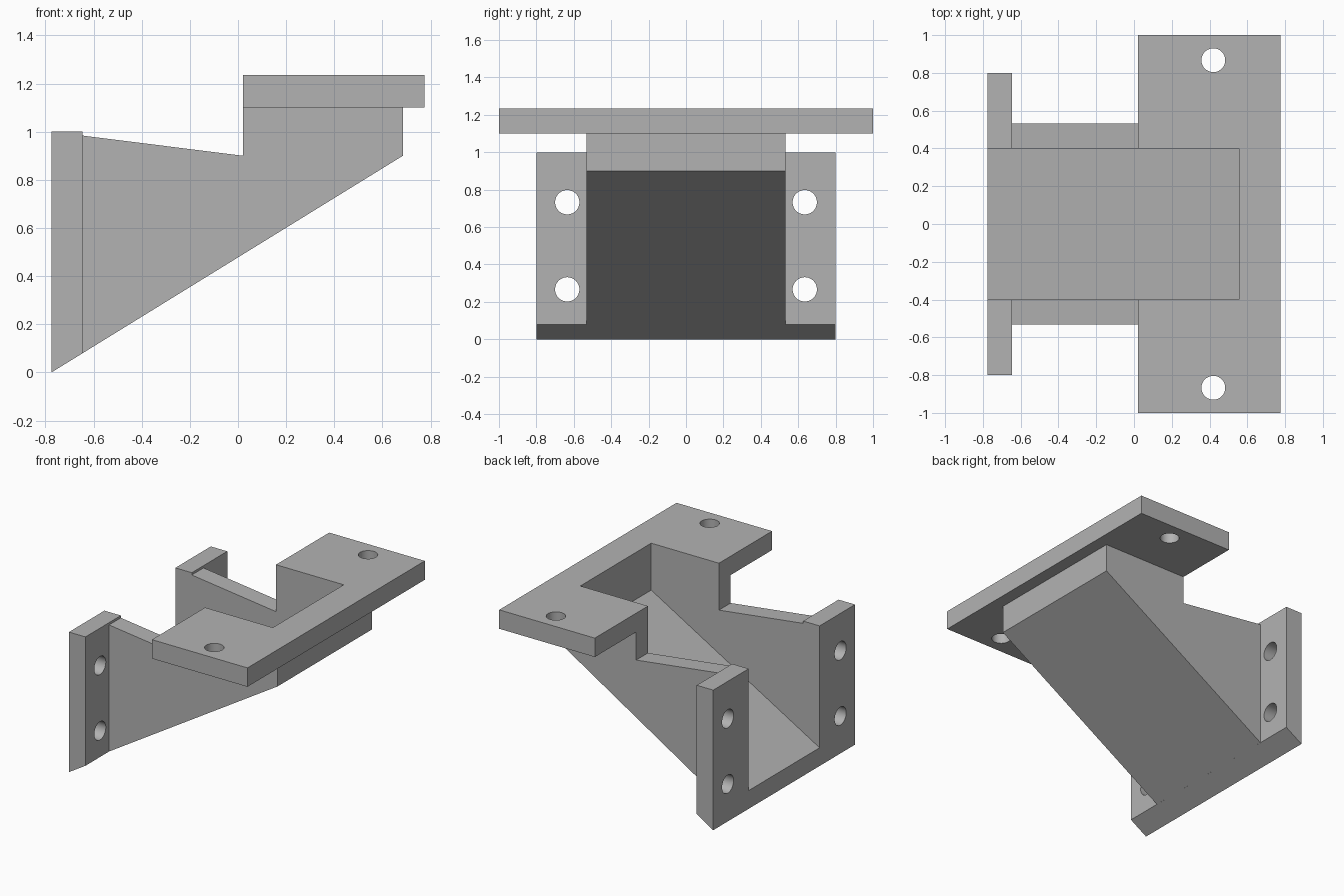
import bpy, bmesh, math
from mathutils import Matrix, Vector

cube = bpy.data.objects.get("Cube")
if cube:
    bpy.data.objects.remove(cube, do_unlink=True)

grey = bpy.data.materials.new("plain grey")
grey.use_nodes = True
colour = (0.45, 0.45, 0.45, 1)
grey.diffuse_color = colour
grey.node_tree.nodes["Principled BSDF"].inputs["Base Color"].default_value = colour


def add_object(name, bm):
    bmesh.ops.recalc_face_normals(bm, faces=bm.faces)
    mesh = bpy.data.meshes.new(name)
    bm.to_mesh(mesh)
    bm.free()
    mesh.materials.append(grey)
    obj = bpy.data.objects.new(name, mesh)
    bpy.context.collection.objects.link(obj)
    return obj


def prism(name, profile, half_width):
    """Side profile in x and z, extruded evenly to both sides in y."""
    bm = bmesh.new()
    face = bm.faces.new([bm.verts.new((x, -half_width, z)) for x, z in profile])
    out = bmesh.ops.extrude_face_region(bm, geom=[face])
    verts = [v for v in out["geom"] if isinstance(v, bmesh.types.BMVert)]
    bmesh.ops.translate(bm, verts=verts, vec=(0, 2 * half_width, 0))
    return add_object(name, bm)


def drill(name, centre, axis, radius):
    bm = bmesh.new()
    turn = Vector((0, 0, 1)).rotation_difference(Vector(axis)).to_matrix().to_4x4()
    bmesh.ops.create_cone(bm, cap_ends=True, segments=48, radius1=radius,
                          radius2=radius, depth=0.4,
                          matrix=Matrix.Translation(centre) @ turn)
    return add_object(name, bm)


def combine(target, tool, operation):
    """Apply a boolean and discard the helper object."""
    mod = target.modifiers.new("combine", "BOOLEAN")
    mod.operation, mod.solver, mod.object = operation, "EXACT", tool
    bpy.context.view_layer.update()
    graph = bpy.context.evaluated_depsgraph_get()
    result = bpy.data.meshes.new_from_object(target.evaluated_get(graph))
    target.modifiers.clear()
    target.data = result
    bpy.data.objects.remove(tool, do_unlink=True)


back, flange_x, step, end = -0.775, -0.645, 0.02, 0.775

# Sloped body, wall flange and top mounting plate
bracket = prism("bracket", [(back, 0), (0.685, 0.9), (0.685, 1.1), (step, 1.1),
                            (step, 0.9), (back, 1.0)], 0.533)
flange = prism("wall_flange", [(back, 0), (flange_x, 0.08), (flange_x, 1.0),
                               (back, 1.0)], 0.8)
plate = prism("mounting_plate", [(step, 1.1), (end, 1.1), (end, 1.235),
                                 (step, 1.235)], 1.0)
for part in (flange, plate):
    combine(bracket, part, "UNION")

# Open channel through the middle, with a sloping floor
channel = prism("channel_cutter", [(-1, 0), (0.555, 0.9), (0.555, 1.5),
                                   (-1, 1.5)], 0.4)
combine(bracket, channel, "DIFFERENCE")

# Screw holes in the plate and the flange
for side in (-1, 1):
    combine(bracket, drill("plate_hole", (0.42, side * 0.867, 1.17),
                           (0, 0, 1), 0.063), "DIFFERENCE")
    for z in (0.267, 0.733):
        combine(bracket, drill("flange_hole", (-0.71, side * 0.635, z),
                               (1, 0, 0), 0.065), "DIFFERENCE")

# Smooth hole walls, sharp edges everywhere else
bpy.ops.object.select_all(action="DESELECT")
bracket.select_set(True)
bpy.context.view_layer.objects.active = bracket
bpy.ops.object.shade_smooth_by_angle(angle=math.radians(20))
